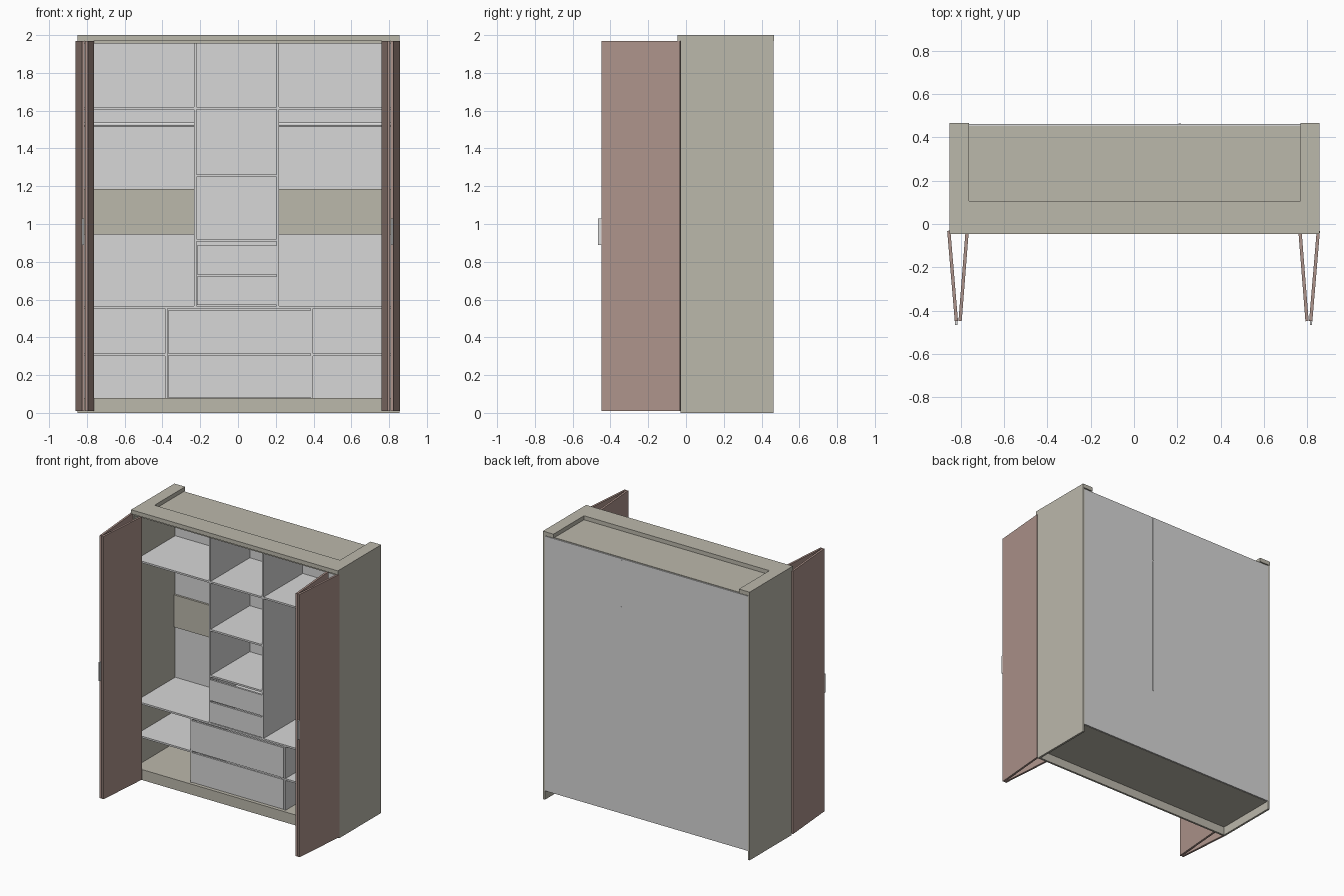
import bpy, bmesh, math
from mathutils import Vector

if "Cube" in bpy.data.objects:
    bpy.data.objects.remove(bpy.data.objects["Cube"])


def material(name, rgb):
    m = bpy.data.materials.new(name)
    m.diffuse_color = (*rgb, 1.0)
    m.use_nodes = True
    m.node_tree.nodes["Principled BSDF"].inputs["Base Color"].default_value = m.diffuse_color
    return m


BEIGE = material("beige_laminate", (0.50, 0.48, 0.41))
GREY = material("light_grey_board", (0.68, 0.68, 0.68))
BROWN = material("rose_brown_door", (0.42, 0.295, 0.26))
METAL = material("pale_metal", (0.72, 0.72, 0.72))


def prism(name, pts, z0, z1, mat):
    """Extrude a counter-clockwise plan outline from z0 to z1."""
    bm = bmesh.new()
    low = [bm.verts.new((x, y, z0)) for x, y in pts]
    face = bm.faces.new(low)
    ext = bmesh.ops.extrude_face_region(bm, geom=[face])
    for v in ext["geom"]:
        if isinstance(v, bmesh.types.BMVert):
            v.co.z = z1
    bmesh.ops.recalc_face_normals(bm, faces=bm.faces)
    me = bpy.data.meshes.new(name)
    bm.to_mesh(me)
    bm.free()
    me.materials.append(mat)
    ob = bpy.data.objects.new(name, me)
    bpy.context.collection.objects.link(ob)
    return ob


def box(name, x0, x1, y0, y1, z0, z1, mat):
    return prism(name, [(x0, y0), (x1, y0), (x1, y1), (x0, y1)], z0, z1, mat)


L, R = -0.85, 0.855            # outer sides of the carcass
T = 0.015                      # board thickness
IL, IR = L + T, R - T          # inner sides
F, B = -0.01, 0.453            # front and back of the interior boards

# Carcass
box("left_side", L, IL, -0.03, 0.463, 0, 1.97, BEIGE)
box("right_side", IR, R, -0.03, 0.463, 0, 1.97, BEIGE)
box("top_panel", IL, IR, -0.03, B, 1.955, 1.97, BEIGE)
box("bottom_panel", IL, IR, -0.03, B, 0.063, 0.078, BEIGE)
box("plinth", IL, IR, -0.03, -0.015, 0, 0.063, BEIGE)
box("back_panel", IL, IR, B, 0.461, 0.065, 1.965, GREY)

# U-shaped cornice, open at the back
prism("cornice", [(L, -0.045), (R, -0.045), (R, 0.465), (0.768, 0.465),
                  (0.768, 0.105), (-0.762, 0.105), (-0.762, 0.465), (L, 0.465)],
      1.97, 2.0, BEIGE)

# Full-width shelves
box("upper_shelf", IL, IR, F, B, 1.607, 1.62, GREY)
box("middle_shelf", IL, IR, F, B, 0.552, 0.565, GREY)

# Upright dividers
for tag, x0, x1 in (("left", -0.232, -0.22), ("right", 0.205, 0.217)):
    back = 0.463 if tag == "right" else B     # the right one shows through the back
    box(tag + "_top_divider", x0, x1, F, back, 1.62, 1.955, GREY)
    box(tag + "_column_divider", x0, x1, F, back, 0.565, 1.607, GREY)
for tag, x0, x1 in (("left", -0.386, -0.373), ("right", 0.385, 0.398)):
    box(tag + "_lower_divider", x0, x1, F, B, 0.078, 0.552, GREY)

# Shelves of the centre column and of the lower side bays
box("column_shelf_high", -0.22, 0.205, F, B, 1.25, 1.263, GREY)
box("column_shelf_low", -0.22, 0.205, F, B, 0.907, 0.92, GREY)
box("left_low_shelf", IL, -0.386, F, B, 0.302, 0.315, GREY)
box("right_low_shelf", 0.398, IR, F, B, 0.302, 0.315, GREY)

# Hanging bays: rail and decorative back board
for tag, x0, x1 in (("left", IL, -0.232), ("right", 0.217, IR)):
    box(tag + "_back_board", x0, x1, 0.438, B, 0.945, 1.185, BEIGE)
    bpy.ops.mesh.primitive_cylinder_add(vertices=16, radius=0.0095, depth=x1 - x0,
                                        location=((x0 + x1) / 2, 0.21, 1.527),
                                        rotation=(0, math.pi / 2, 0))
    rail = bpy.context.object
    rail.name = tag + "_hanging_rail"
    rail.data.materials.append(METAL)
    bpy.ops.object.shade_smooth_by_angle()


# Drawers: front plate with an open box behind it
def drawer(name, x0, x1, z0, z1):
    t, yb, top = 0.012, 0.43, z1 - 0.02
    box(name + "_front", x0 + 0.002, x1 - 0.002, F, F + T, z0, z1, GREY)
    a, b = x0 + 0.01, x1 - 0.01
    box(name + "_left_wall", a, a + t, F + T, yb, z0 + 0.01, top, GREY)
    box(name + "_right_wall", b - t, b, F + T, yb, z0 + 0.01, top, GREY)
    box(name + "_back_wall", a + t, b - t, yb - t, yb, z0 + 0.01, top, GREY)
    box(name + "_base", a + t, b - t, F + T, yb - t, z0 + 0.01, z0 + 0.018, GREY)


drawer("column_drawer_upper", -0.22, 0.205, 0.732, 0.887)
drawer("column_drawer_lower", -0.22, 0.205, 0.57, 0.721)
drawer("wide_drawer_upper", -0.373, 0.385, 0.315, 0.541)
drawer("wide_drawer_lower", -0.373, 0.385, 0.082, 0.303)


# Folding doors, two leaves each, standing open
def leaf(name, hinge, tip, t):
    h, p = Vector(hinge), Vector(tip)
    d = (p - h).normalized()
    n = Vector((-d.y, d.x)) * t / 2
    prism(name, [h - n, p - n, p + n, h + n], 0.01, 1.97, BROWN)


for tag, s, dx in (("left", -1, -0.004), ("right", 1, 0.0)):
    leaf(tag + "_door_outer_leaf", (s * 0.85 + dx, -0.031), (s * 0.815 + dx, -0.448), 0.015)
    leaf(tag + "_door_inner_leaf", (s * 0.766 + dx, -0.04), (s * 0.798 + dx, -0.448), 0.015)
    hx = s * 0.816 + dx
    box(tag + "_door_handle", hx - 0.005, hx + 0.005, -0.465, -0.448, 0.89, 1.03, METAL)
